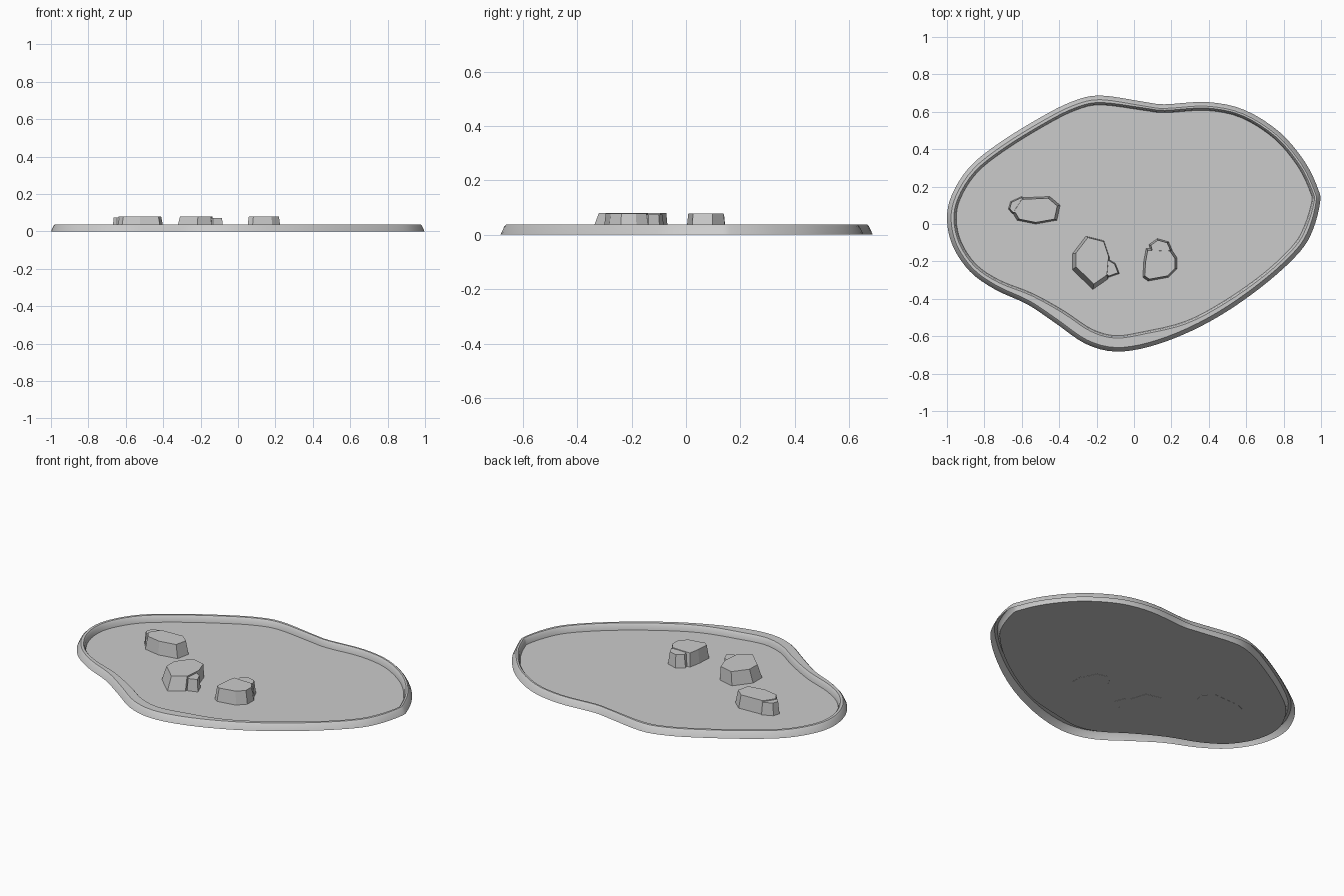
import bpy, bmesh
from mathutils import Vector

if "Cube" in bpy.data.objects:
    bpy.data.objects.remove(bpy.data.objects["Cube"])

# Pond outline: x, y, rim width (clockwise from the back)
OUTLINE = [
    (-.18, .687, .045), (.06, .652, .04), (.165, .64, .04), (.39, .652, .04),
    (.59, .61, .04), (.78, .49, .04), (.915, .33, .04), (.985, .185, .04),
    (.995, .115, .04), (.957, -.03, .045), (.888, -.147, .045), (.727, -.30, .045),
    (.513, -.457, .05), (.30, -.575, .055), (.085, -.655, .08), (-.10, -.682, .08),
    (-.26, -.64, .08), (-.42, -.53, .075), (-.57, -.43, .06), (-.743, -.35, .05),
    (-.877, -.254, .045), (-.968, -.12, .045), (-1, .024, .045), (-.973, .158, .045),
    (-.877, .307, .045), (-.717, .436, .045), (-.50, .57, .045), (-.33, .655, .045)]


def smooth_loop(points, steps):
    """Closed Catmull-Rom curve through the points."""
    p = [Vector(q) for q in points]
    n, out = len(p), []
    for i in range(n):
        a, b, c, d = p[i - 1], p[i], p[(i + 1) % n], p[(i + 2) % n]
        for k in range(steps):
            t = k / steps
            out.append(.5 * (2 * b + (c - a) * t + (2 * a - 5 * b + 4 * c - d) * t * t
                             + (3 * b - a - 3 * c + d) * t ** 3))
    return out


def make_object(name, bm, recalc=True):
    if recalc:
        bmesh.ops.recalc_face_normals(bm, faces=bm.faces)
    mesh = bpy.data.meshes.new(name)
    bm.to_mesh(mesh)
    bm.free()
    obj = bpy.data.objects.new(name, mesh)
    bpy.context.collection.objects.link(obj)
    return obj


def bridge(bm, low, high):
    n = len(low)
    for i in range(n):
        j = (i + 1) % n
        bm.faces.new((low[i], low[j], high[j], high[i]))


def inset(loop, offset, z):
    """Move the loop inwards by offset(width) at height z."""
    n, out = len(loop), []
    for i, p in enumerate(loop):
        t = loop[(i + 1) % n] - loop[i - 1]
        inward = Vector((t.y, -t.x)).normalized()
        q = p.xy + inward * offset(p.z)
        out.append((q.x, q.y, z))
    return out


loop = smooth_loop(OUTLINE, 4)

# Rim: open-bottomed shell, swept round the outline
bm = bmesh.new()
profile = [(lambda w: 0, 0), (lambda w: .014, .03), (lambda w: .022, .038),
           (lambda w: w - .008, .038), (lambda w: w, .028), (lambda w: w + .005, .001)]
rings = [[bm.verts.new(c) for c in inset(loop, off, z)] for off, z in profile]
for a, b in zip(rings, rings[1:]):
    bridge(bm, b, a)
rim = make_object("pond_rim", bm, recalc=False)

# Water: flat sheet filling the rim
bm = bmesh.new()
f = bm.faces.new([bm.verts.new(c) for c in inset(loop, lambda w: w + .005, .001)])
f.normal_update()
if f.normal.z < 0:
    f.normal_flip()
bmesh.ops.triangulate(bm, faces=[f])
make_object("water", bm, recalc=False)

bpy.ops.object.select_all(action='DESELECT')
rim.select_set(True)
bpy.context.view_layer.objects.active = rim
bpy.ops.object.shade_smooth_by_angle(angle=.5)


def rock(name, outline, height, taper=.86, shift=(0, 0)):
    """Faceted rock: a base outline tapering to a flat top."""
    bm = bmesh.new()
    pts = [Vector(p) for p in outline]
    c = sum(pts, Vector((0, 0))) / len(pts)
    tops = [c + (p - c) * taper + Vector(shift) for p in pts]
    low = [bm.verts.new((p.x, p.y, 0)) for p in pts]
    high = [bm.verts.new((p.x, p.y, height)) for p in tops]
    bridge(bm, low, high)
    bm.faces.new(low)
    bm.faces.new(high)
    make_object(name, bm)


# Three rocks, each with a smaller stone against it
rock("left_rock", [(-.61, .14), (-.45, .147), (-.395, .10), (-.412, .02),
                   (-.525, 0), (-.625, .02), (-.655, .07)], .079, .88)
rock("left_small_stone", [(-.60, .147), (-.55, .12), (-.58, .06), (-.65, .055),
                          (-.672, .08), (-.66, .12)], .074)
rock("middle_rock", [(-.257, -.065), (-.16, -.09), (-.13, -.18), (-.14, -.295),
                     (-.22, -.35), (-.33, -.245), (-.33, -.16)], .08, .87, (.006, .01))
rock("middle_small_stone", [(-.15, -.18), (-.10, -.21), (-.078, -.265),
                            (-.135, -.285), (-.18, -.24)], .071, .85)
rock("right_rock", [(.065, -.13), (.20, -.135), (.23, -.18), (.23, -.24),
                    (.185, -.285), (.075, -.305), (.047, -.285), (.052, -.20)], .079, .88)
rock("right_small_stone", [(.08, -.11), (.125, -.078), (.185, -.095), (.205, -.14),
                           (.15, -.18), (.09, -.15)], .075, .82)
